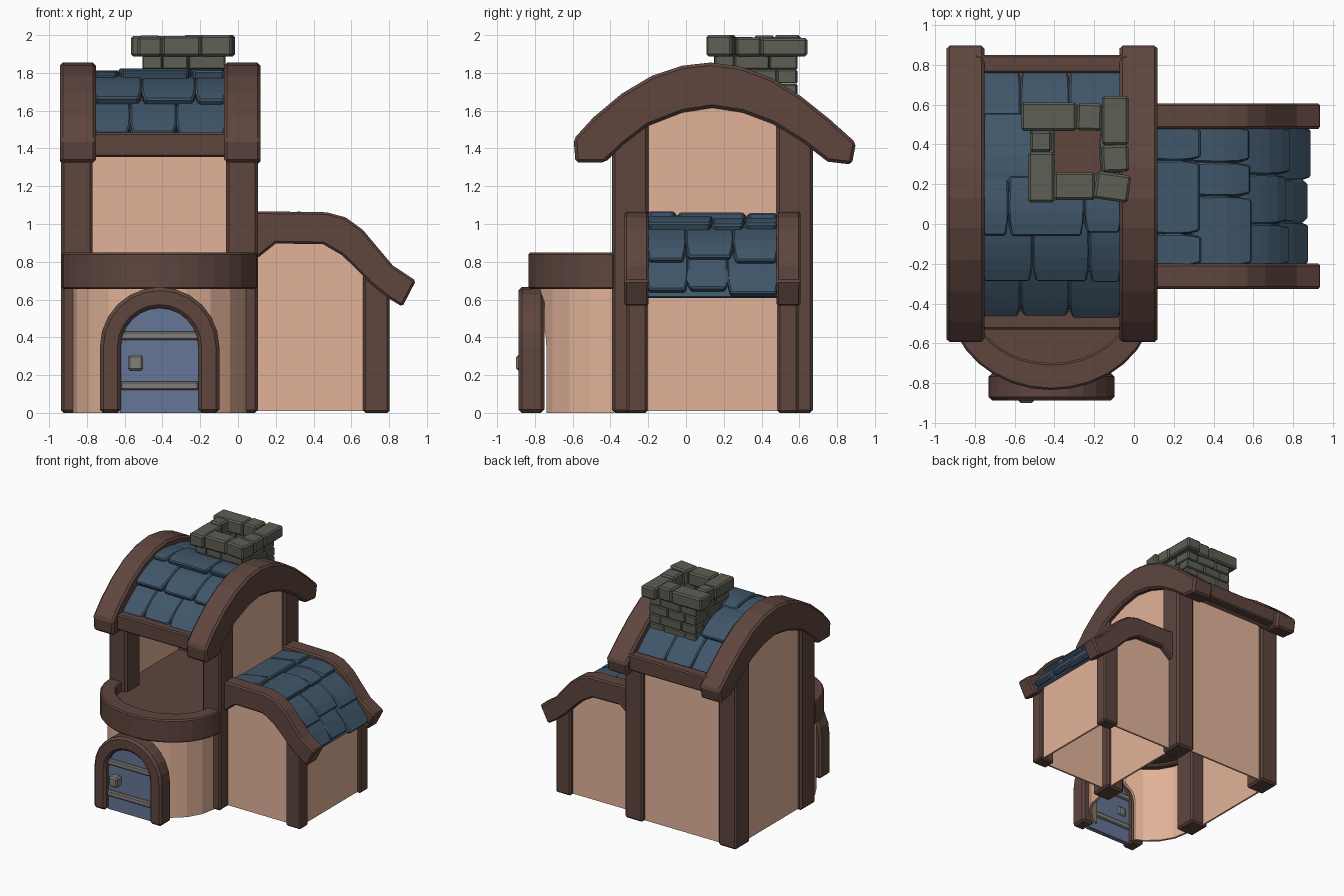
import bpy, bmesh, math, random
from mathutils import Vector

if "Cube" in bpy.data.objects:
    bpy.data.objects.remove(bpy.data.objects["Cube"])

random.seed(4)

def material(name, rgb):
    m = bpy.data.materials.new(name)
    m.diffuse_color = (*rgb, 1)
    m.use_nodes = True
    m.node_tree.nodes["Principled BSDF"].inputs["Base Color"].default_value = m.diffuse_color
    return m

PLASTER = material("peach plaster", (.76, .45, .317))
WOOD = material("brown timber", (.113, .06, .048))
SLATE = material("blue slate", (.05, .093, .143))
STONE = material("grey stone", (.11, .112, .09))
DOOR = material("door blue", (.13, .18, .31))
METAL = material("iron grey", (.215, .21, .195))

def prisms(name, mat, items, bevel=0.0):
    """One object from prisms: (axis, outline points, low, high)."""
    place = {'x': lambda p, t: (t, p[0], p[1]),
             'y': lambda p, t: (p[0], t, p[1]),
             'z': lambda p, t: (p[0], p[1], t)}
    bm = bmesh.new()
    for axis, pts, lo, hi in items:
        a = [bm.verts.new(place[axis](p, lo)) for p in pts]
        b = [bm.verts.new(place[axis](p, hi)) for p in pts]
        bm.faces.new(a)
        bm.faces.new(b[::-1])
        n = len(pts)
        for i in range(n):
            j = (i + 1) % n
            bm.faces.new((a[i], b[i], b[j], a[j]))
    bmesh.ops.recalc_face_normals(bm, faces=bm.faces)
    me = bpy.data.meshes.new(name)
    bm.to_mesh(me)
    bm.free()
    me.materials.append(mat)
    ob = bpy.data.objects.new(name, me)
    bpy.context.collection.objects.link(ob)
    if bevel:
        mod = ob.modifiers.new("bevel", 'BEVEL')
        mod.width = bevel
        mod.segments = 1
        mod.limit_method = 'ANGLE'
        mod.angle_limit = math.radians(40)
    return ob

def rect(u0, u1, v0, v1, rot=0.0):
    cu, cv = (u0 + u1) / 2, (v0 + v1) / 2
    c, s = math.cos(rot), math.sin(rot)
    return [(cu + (u - cu) * c - (v - cv) * s, cv + (u - cu) * s + (v - cv) * c)
            for u, v in ((u0, v0), (u1, v0), (u1, v1), (u0, v1))]

def box(x0, x1, y0, y1, z0, z1, rot=0.0):
    return ('z', rect(x0, x1, y0, y1, rot), z0, z1)

def span(a, b, n):
    return [a + (b - a) * i / n for i in range(n + 1)]

CX = -.415   # centre line of tower, balcony and door

# Tower walls: arched sides and back (open below and at the upper front)
gable = [(-.35, .01), (.63, .01)] + [(y, 1.70 - .9 * (y - .14) ** 2) for y in span(.63, -.35, 12)]
prisms("tower_walls", PLASTER, [
    ('x', gable, -.905, -.89), ('x', gable, .06, .075),
    box(-.88, .05, .625, .64, .01, 1.46)])
prisms("tower_posts", WOOD, [box(x, x + .168, y, y + .192, 0, 1.54)
                             for x in (-.937, -.063) for y in (-.391, .48)], .015)

# Curved front room, balcony rim and upper floor
def arc(a, b, n=10):
    return [(CX + a * math.cos(t), -.38 - b * math.sin(t)) for t in span(0, math.pi, n)]

def arch(r, spring=.35, n=12):
    return [(CX + r, 0)] + [(CX + r * math.cos(t), spring + r * math.sin(t))
                            for t in span(0, math.pi, n)] + [(CX - r, 0)]

room = prisms("front_room_wall", PLASTER, [('z', arc(.46, .405) + arc(.44, .385)[::-1], 0, .70)])
cutter = prisms("door_cutter", PLASTER, [('y', arch(.2), -1, -.5)])
cutter.hide_render = True
mod = room.modifiers.new("door opening", 'BOOLEAN')
mod.operation = 'DIFFERENCE'
mod.solver = 'EXACT'
mod.object = cutter
bpy.context.view_layer.objects.active = room
bpy.ops.object.modifier_apply(modifier=mod.name)
bpy.data.objects.remove(cutter)

prisms("balcony_rim", WOOD, [('z', arc(.518, .455, 16) + arc(.40, .32, 16)[::-1], .655, .848)], .01)
prisms("balcony_floor", WOOD, [('z', arc(.46, .39), .68, .77), box(-.89, .06, -.385, .625, .68, .77)])

# Door with frame, straps and handle
prisms("door_frame", WOOD, [('y', arch(.316) + arch(.205)[::-1], -.887, -.75)], .018)
prisms("door_panel", DOOR, [('y', arch(.21), -.84, -.80)])
prisms("door_straps", METAL, [box(CX - .207, CX + .207, -.862, -.785, z, z + .047)
                              for z in (.12, .385)], .008)
prisms("door_handle", METAL, [box(-.583, -.502, -.899, -.79, .223, .307)], .012)

# Main roof: bargeboards, eave beams, underlay
barge = [(-.595, 1.45), (-.49, 1.565), (-.34, 1.69), (-.18, 1.785), (-.02, 1.838), (.13, 1.855),
         (.29, 1.833), (.45, 1.775), (.61, 1.675), (.76, 1.555), (.90, 1.43), (.878, 1.315),
         (.75, 1.33), (.62, 1.43), (.46, 1.53), (.30, 1.59), (.14, 1.615), (-.02, 1.59),
         (-.20, 1.52), (-.33, 1.42), (-.43, 1.325), (-.585, 1.325)]
prisms("bargeboards", WOOD, [('x', barge, -.943, -.752), ('x', barge, -.073, .119)], .016)
prisms("eave_beams", WOOD, [('x', rect(-.53, -.43, 1.355, 1.485), -.80, -.03),
                            ('x', rect(.76, .85, 1.355, 1.485), -.80, -.03)], .01)

def main_roof(y):
    return 1.785 - 1.03 * (y - .14) ** 2

ANNEX = [(.05, 1.01), (.36, 1.01), (.48, .995), (.58, .945), (.68, .865), (.77, .745), (.87, .575)]

def annex_roof(x):
    for (x0, z0), (x1, z1) in zip(ANNEX, ANNEX[1:]):
        if x <= x1 or x1 == ANNEX[-1][0]:
            return z0 + (z1 - z0) * (x - x0) / (x1 - x0)

def offset(f, u, d):
    """Point on roof curve f at u, moved out by d along its normal."""
    n = Vector((f(u - .01) - f(u + .01), .02)).normalized()
    return (u + n.x * d, f(u) + n.y * d)

def sheet(f, u0, u1, low0, low1, top0, top1, n=5):
    us = span(u0, u1, n)
    return ([offset(f, u, top0 + (top1 - top0) * i / n) for i, u in enumerate(us)] +
            [offset(f, u, low0 + (low1 - low0) * i / n) for i, u in enumerate(us)][::-1])

def shingles(name, f, axis, rows):
    """rows: (upper u, lower u, breaks across the roof)."""
    items = []
    for u0, u1, breaks in rows:
        for a, b in zip(breaks, breaks[1:]):
            j = random.uniform(-.012, .012)
            h = random.uniform(-.006, .006)
            items.append((axis, sheet(f, u0, u1 + j, -.01, .004, .014 + h, .055 + h),
                          a + .001, b - .001))
    ob = prisms(name, SLATE, items, .011)
    k = 'xy'.index(axis)
    for v in ob.data.vertices:   # clip the lower corners, splay the sides a little
        i = v.index % 24
        inward = 1 if i < 12 else -1
        if i % 12 in (5, 6):
            v.co[k] += inward * .014
        elif i % 12 in (2, 3, 8, 9):
            v.co[k] -= inward * .003

prisms("roof_underlay", WOOD, [('x', sheet(main_roof, -.45, .79, -.03, -.03, .0, .0, 14), -.80, -.03)])
A, B, C = [-.77, -.57, -.325, -.06], [-.77, -.51, -.225, -.06], [-.77, -.63, -.25, -.06]
shingles("main_roof_shingles", main_roof, 'x', [
    (-.22, -.425, A), (.02, -.265, B), (.24, -.035, C),
    (.46, .76, A), (.20, .52, B)])

# Chimney: lower courses in alternating bond, then a wider cap
x0, x1, y0, y1, w = -.505, -.068, .15, .588, .105
bricks = []
for k in range(4):
    z = 1.59 + k * .076
    flip = k % 2
    sides = [(x0, x1 - w, y0, y0 + w), (x1 - w, x1, y0, y1 - w),
             (x0 + w, x1, y1 - w, y1), (x0, x0 + w, y0 + w, y1)]
    for i, (a, b, c, d) in enumerate(sides):
        if flip:   # mirror the course so joints alternate
            a, b = x0 + x1 - b, x0 + x1 - a
        s = random.uniform(.4, .62)
        if i % 2 == 0:
            m = a + (b - a) * s
            parts = [(a, m - .001, c, d), (m + .001, b, c, d)]
        else:
            m = c + (d - c) * s
            parts = [(a, b, c, m - .001), (a, b, m + .001, d)]
        for p in parts:
            bricks.append(box(*p, z + .001, z + .075, random.uniform(-.04, .04)))
prisms("chimney_stack", STONE, bricks, .007)
cap = [(-.567, -.289, .468, .612, 0), (-.287, -.161, .47, .607, -.03), (-.162, -.027, .398, .643, 0),
       (-.162, -.027, .262, .396, .03), (-.195, -.022, .117, .255, -.14), (-.402, -.197, .12, .26, 0),
       (-.532, -.40, .108, .362, 0), (-.522, -.413, .362, .468, 0)]
prisms("chimney_cap", STONE, [box(a, b, c, d, 1.888, 1.99 + random.uniform(-.006, .01), r)
                              for a, b, c, d, r in cap], .012)
prisms("flue_bottom", WOOD, [box(-.41, -.16, .24, .49, 1.80, 1.845)])

# Annex: hollow walls, outer posts, curved roof beams and shingles
side = [(.06, .01), (.775, .01), (.775, .70), (.66, .84), (.57, .92), (.48, .97), (.06, .98)]
prisms("annex_walls", PLASTER, [('y', side, -.28, -.265), ('y', side, .545, .56),
                                box(.76, .775, -.27, .55, .01, .70)])
prisms("annex_posts", WOOD, [box(.663, .802, y, y + .11, 0, .74) for y in (-.314, .485)], .012)
beam = [(.06, 1.068), (.47, 1.062), (.57, 1.035), (.66, .97), (.74, .875), (.82, .78), (.942, .70),
        (.87, .562), (.80, .605), (.70, .685), (.62, .768), (.55, .835), (.45, .893), (.20, .897),
        (.11, .825), (.06, .825)]
prisms("annex_roof_beams", WOOD, [('y', beam, -.327, -.198), ('y', beam, .478, .607)], .012)
prisms("annex_roof_underlay", SLATE, [('y', sheet(annex_roof, .06, .845, -.03, -.02, .0, .0, 12), -.22, .50)])
shingles("annex_roof_shingles", annex_roof, 'y', [
    (.07, .335, [-.21, -.05, .32, .49]), (.29, .57, [-.21, .14, .31, .49]),
    (.52, .735, [-.21, 0, .25, .49]), (.68, .845, [-.21, .01, .22, .49])])
